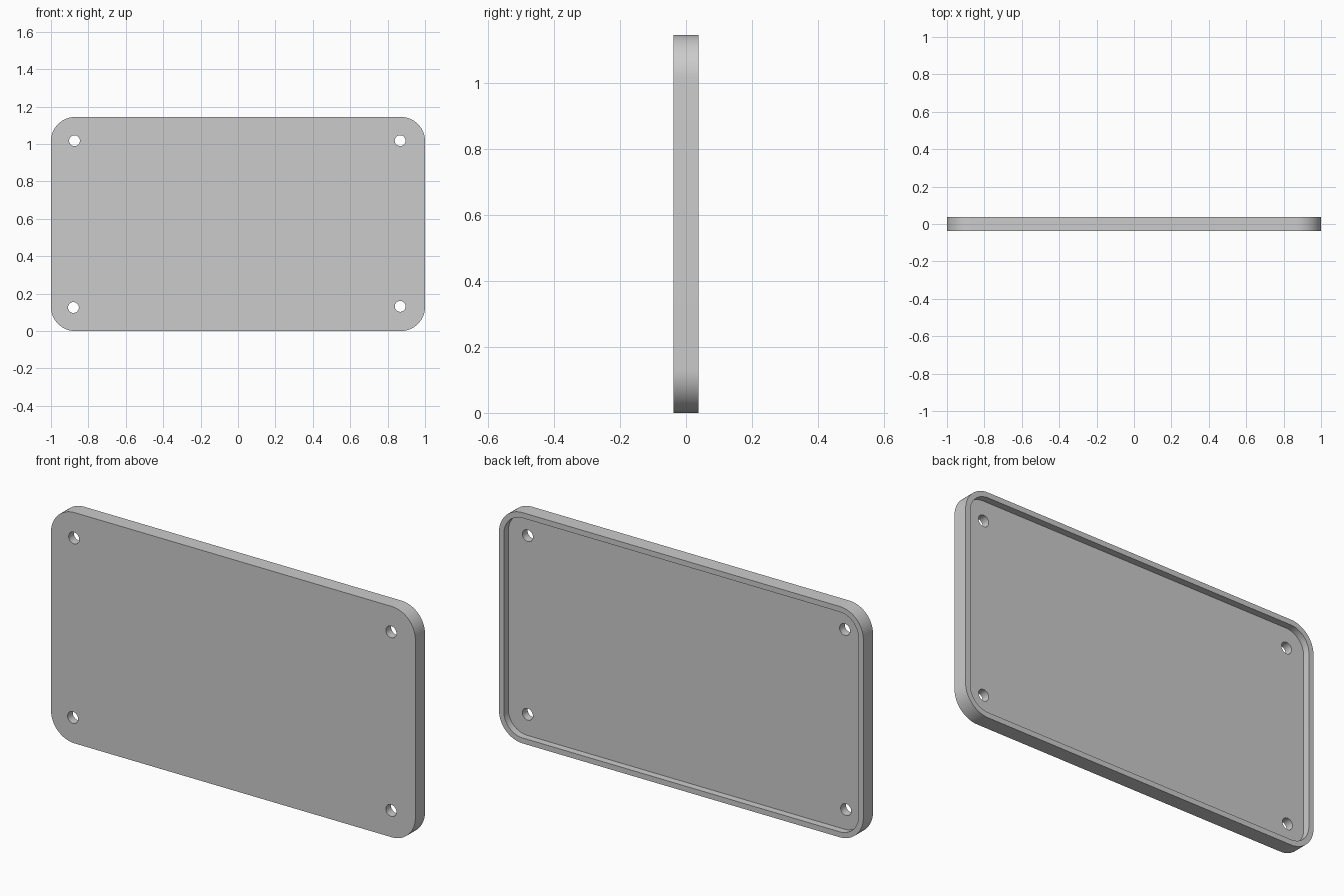
import bpy
import bmesh
import math

cube = bpy.data.objects.get("Cube")
if cube:
    bpy.data.objects.remove(cube, do_unlink=True)

WIDTH, HEIGHT, DEPTH = 2.0, 1.145, 0.076
CORNER, RIM, RECESS = 0.13, 0.027, 0.035
HOLE_RADIUS = 0.029
HOLES = [(-0.874, 1.018), (0.867, 1.018), (-0.88, 0.126), (0.867, 0.132)]

grey = bpy.data.materials.new("plain grey")
grey.use_nodes = True
colour = (0.6, 0.6, 0.6, 1.0)
grey.diffuse_color = colour
grey.node_tree.nodes["Principled BSDF"].inputs["Base Color"].default_value = colour


def rounded_outline(width, height, radius, steps=16):
    """Rounded rectangle in x and z, centred on the plate."""
    points = []
    for i, (sx, sz) in enumerate([(1, 1), (-1, 1), (-1, -1), (1, -1)]):
        for k in range(steps + 1):
            a = math.pi / 2 * (i + k / steps)
            points.append((sx * (width / 2 - radius) + radius * math.cos(a),
                           HEIGHT / 2 + sz * (height / 2 - radius) + radius * math.sin(a)))
    return points


def circle_outline(x, z, radius, sides=32):
    return [(x + radius * math.cos(2 * math.pi * k / sides),
             z + radius * math.sin(2 * math.pi * k / sides)) for k in range(sides)]


def prism(name, outline, y0, y1):
    """Solid made by sweeping an outline from y0 to y1."""
    bm = bmesh.new()
    face = bm.faces.new([bm.verts.new((x, y0, z)) for x, z in outline])
    swept = bmesh.ops.extrude_face_region(bm, geom=[face])["geom"]
    verts = [v for v in swept if isinstance(v, bmesh.types.BMVert)]
    bmesh.ops.translate(bm, verts=verts, vec=(0, y1 - y0, 0))
    bmesh.ops.recalc_face_normals(bm, faces=bm.faces[:])
    mesh = bpy.data.meshes.new(name)
    bm.to_mesh(mesh)
    bm.free()
    mesh.materials.append(grey)
    obj = bpy.data.objects.new(name, mesh)
    bpy.context.collection.objects.link(obj)
    return obj


def cut(target, cutter):
    """Subtract a cutter from the target, then discard it."""
    cutter.hide_render = True
    mod = target.modifiers.new(cutter.name, "BOOLEAN")
    mod.operation = "DIFFERENCE"
    mod.solver = "EXACT"
    mod.object = cutter
    bpy.ops.object.modifier_apply(modifier=mod.name)
    bpy.data.objects.remove(cutter, do_unlink=True)


# Solid plate with rounded corners
plate = prism("cover_plate", rounded_outline(WIDTH, HEIGHT, CORNER), -DEPTH / 2, DEPTH / 2)
bpy.ops.object.select_all(action="DESELECT")
plate.select_set(True)
bpy.context.view_layer.objects.active = plate

# Shallow recess in the back, leaving a raised rim
inner = rounded_outline(WIDTH - 2 * RIM, HEIGHT - 2 * RIM, CORNER - RIM)
cut(plate, prism("recess_cutter", inner, DEPTH / 2 - RECESS, DEPTH))

# Four screw holes through the plate
for x, z in HOLES:
    cut(plate, prism("hole_cutter", circle_outline(x, z, HOLE_RADIUS), -DEPTH, DEPTH))

bpy.ops.object.shade_smooth_by_angle(angle=math.radians(30))
